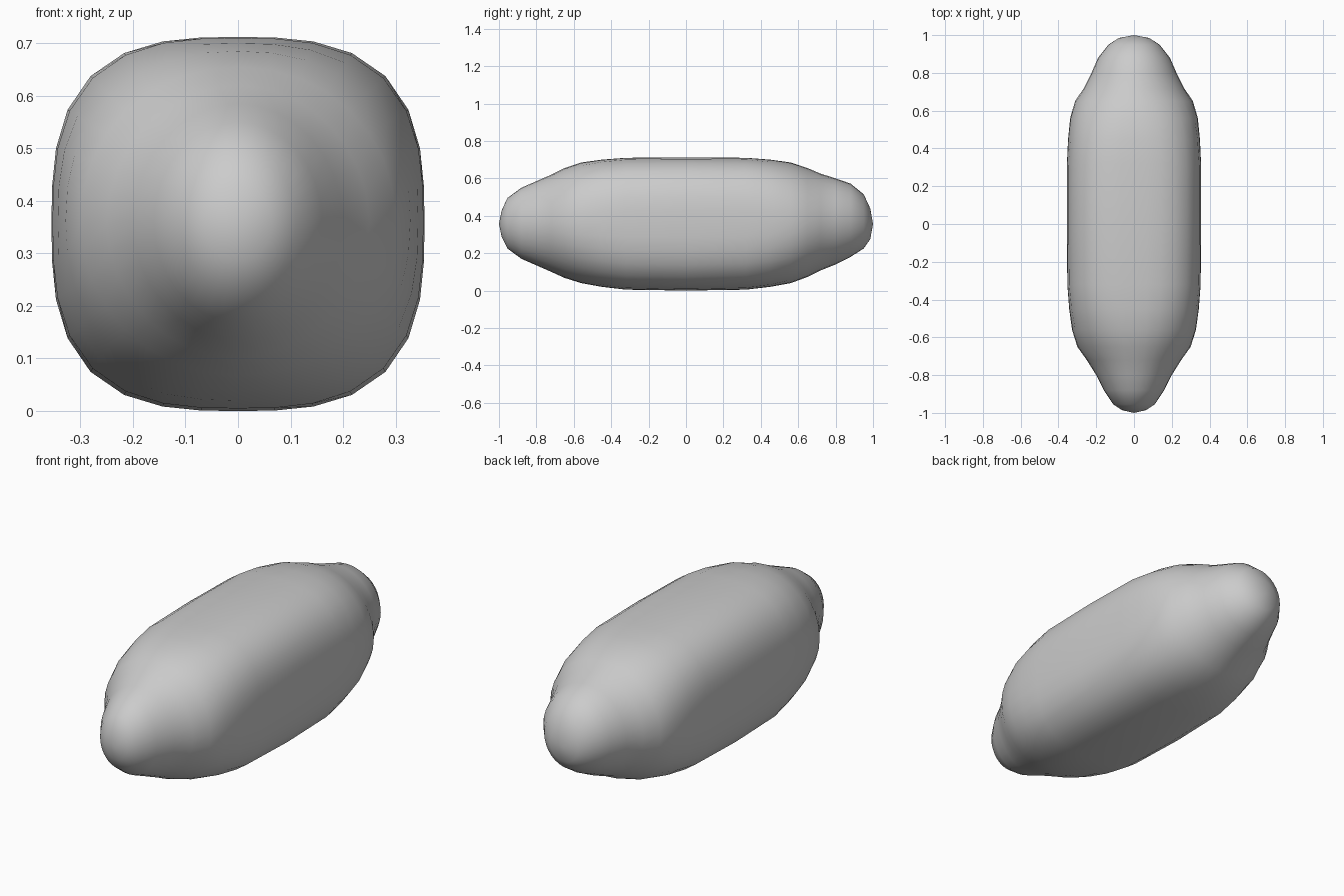
import bpy, bmesh, math

SEG = 32
MID_Z = 0.356
# stations along the length: y, half width, bottom z, top z, squareness
stations = [
    (-0.985, 0.065, 0.285, 0.43, 2.0),
    (-0.955, 0.11, 0.225, 0.495, 2.0),
    (-0.88, 0.16, 0.17, 0.55, 2.0),
    (-0.80, 0.20, 0.135, 0.585, 1.95),
    (-0.72, 0.25, 0.10, 0.62, 1.95),
    (-0.65, 0.30, 0.068, 0.655, 2.05),
    (-0.56, 0.328, 0.04, 0.685, 2.3),
    (-0.45, 0.343, 0.02, 0.70, 2.6),
    (-0.32, 0.353, 0.005, 0.71, 2.85),
    (0.0, 0.355, 0.0, 0.712, 2.95),
    (0.32, 0.355, 0.005, 0.71, 2.85),
    (0.45, 0.349, 0.02, 0.70, 2.6),
    (0.56, 0.338, 0.04, 0.685, 2.3),
    (0.65, 0.312, 0.073, 0.655, 2.05),
    (0.72, 0.265, 0.108, 0.625, 1.95),
    (0.80, 0.225, 0.14, 0.60, 1.95),
    (0.88, 0.19, 0.18, 0.572, 2.0),
    (0.95, 0.135, 0.225, 0.515, 2.0),
    (0.985, 0.08, 0.275, 0.44, 2.0),
]


def ring(bm, y, half, low, high, power):
    """Rounded-square cross-section at one station."""
    verts = []
    for i in range(SEG):
        a = 2 * math.pi * i / SEG
        c, s = math.cos(a), math.sin(a)
        r = (abs(c) ** power + abs(s) ** power) ** (-1 / power)
        x, t = half * r * c, r * s
        z = (low + high) / 2 + t * (high - low) / 2
        verts.append(bm.verts.new((x, y, z)))
    return verts


# pebble-like body with a blunt nose at each end
bm = bmesh.new()
rings = [ring(bm, *st) for st in stations]
for a, b in zip(rings, rings[1:]):
    for i in range(SEG):
        j = (i + 1) % SEG
        bm.faces.new((a[i], a[j], b[j], b[i]))

# rounded tips
for loop, y in ((rings[0], -1.0), (rings[-1], 1.0)):
    tip = bm.verts.new((0, y, MID_Z))
    for i in range(SEG):
        bm.faces.new((loop[i], loop[(i + 1) % SEG], tip))

bmesh.ops.recalc_face_normals(bm, faces=bm.faces)
for f in bm.faces:
    f.smooth = True
mesh = bpy.data.meshes.new("pebble_body")
bm.to_mesh(mesh)
bm.free()
body = bpy.data.objects.new("pebble_body", mesh)
bpy.context.collection.objects.link(body)
